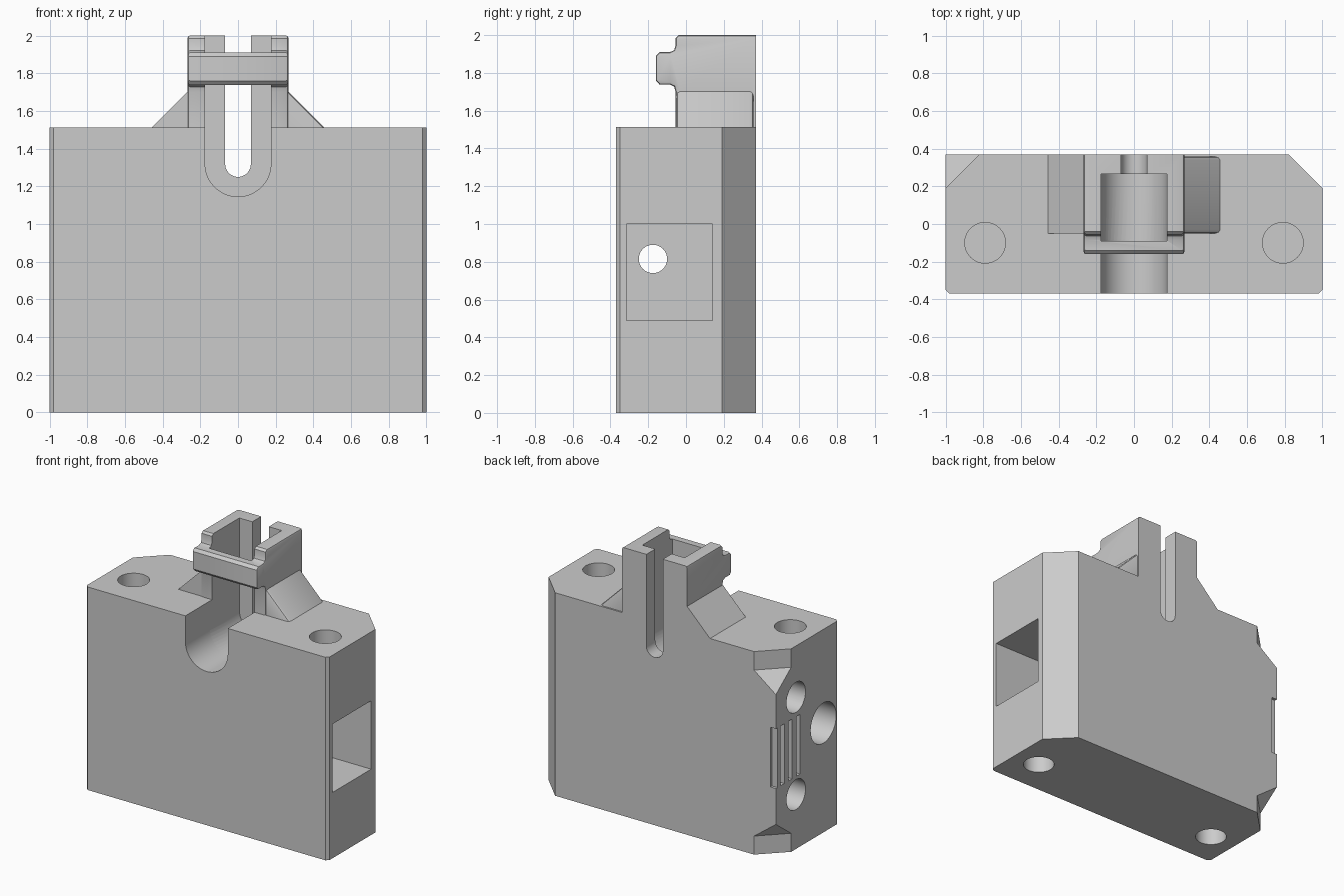
import bpy, bmesh, math

if "Cube" in bpy.data.objects:
    bpy.data.objects.remove(bpy.data.objects["Cube"], do_unlink=True)

BACK, TOP = 0.37, 1.513

grey = bpy.data.materials.new("plain_grey")
grey.use_nodes = True
grey.diffuse_color = (0.6, 0.6, 0.6, 1)
grey.node_tree.nodes["Principled BSDF"].inputs["Base Color"].default_value = (0.6, 0.6, 0.6, 1)

ORDER = {"x": lambda a, b, h: (h, a, b),
         "y": lambda a, b, h: (a, h, b),
         "z": lambda a, b, h: (a, b, h)}


def prism(name, pts, axis, lo, hi, bevel_rule=None, bevel=0.02):
    """Extrude a 2D outline along an axis, bevelling edges picked by a rule."""
    bm = bmesh.new()
    rings = [[bm.verts.new(ORDER[axis](a, b, h)) for a, b in pts] for h in (lo, hi)]
    bm.faces.new(rings[0])
    bm.faces.new(rings[1])
    for i in range(len(pts)):
        j = (i + 1) % len(pts)
        bm.faces.new((rings[0][i], rings[0][j], rings[1][j], rings[1][i]))
    bmesh.ops.recalc_face_normals(bm, faces=bm.faces[:])
    if bevel_rule:
        edges = [e for e in bm.edges if bevel_rule(*(v.co for v in e.verts))]
        bmesh.ops.bevel(bm, geom=edges, offset=bevel, segments=2, profile=0.5,
                        affect='EDGES', clamp_overlap=True)
    mesh = bpy.data.meshes.new(name)
    bm.to_mesh(mesh)
    bm.free()
    mesh.materials.append(grey)
    ob = bpy.data.objects.new(name, mesh)
    bpy.context.collection.objects.link(ob)
    return ob


def rect(a0, a1, b0, b1):
    return [(a0, b0), (a1, b0), (a1, b1), (a0, b1)]


def circle(a, b, r, n=48):
    return [(a + r * math.cos(2 * math.pi * i / n), b + r * math.sin(2 * math.pi * i / n))
            for i in range(n)]


def u_slot(r, z, top, n=24):
    """Round-bottomed slot outline centred on x = 0."""
    arc = [(-r * math.cos(math.pi * i / n), z - r * math.sin(math.pi * i / n))
           for i in range(n + 1)]
    return arc + [(r, top), (-r, top)]


def combine(target, tool, operation):
    mod = target.modifiers.new("join_or_cut", 'BOOLEAN')
    mod.operation, mod.solver, mod.object = operation, 'EXACT', tool
    bpy.context.view_layer.objects.active = target
    bpy.ops.object.modifier_apply(modifier=mod.name)
    bpy.data.objects.remove(tool, do_unlink=True)


# Main block with chamfered corners
block = prism("housing_block", [(-0.98, -BACK), (0.98, -BACK), (1, -0.35), (1, 0.19),
                                (0.82, BACK), (-1, BACK), (-1, -0.35)], "z", 0, TOP)

# Tower with the retaining band across its front
tower_profile = [(BACK, 1.4), (BACK, 2), (-0.04, 2), (-0.055, 1.985), (-0.055, 1.945),
                 (-0.063, 1.92), (-0.085, 1.91), (-0.14, 1.91), (-0.16, 1.89),
                 (-0.16, 1.76), (-0.14, 1.738), (-0.085, 1.738), (-0.063, 1.728),
                 (-0.055, 1.70), (-0.055, 1.4)]


def tower_rim(p, q):
    return abs(p.x - q.x) < 1e-4 and (p.y + q.y) / 2 < 0.3 and max(p.z, q.z) > 1.5


tower = prism("tower", tower_profile, "x", -0.268, 0.268, tower_rim, 0.014)
combine(block, tower, 'UNION')


# Sloped gussets beside the tower; only one has softened edges
def slope_edge(p, q):
    return abs(p.x - q.x) > 0.2 and abs(p.z - q.z) > 0.2


for side, end, rule in ((-1, BACK, None), (1, 0.358, slope_edge)):
    outline = [(side * a, b) for a, b in ((0.57, 1.4), (0.265, 1.705), (0.2, 1.705), (0.2, 1.4))]
    combine(block, prism("gusset", outline, "y", -0.05, end, rule), 'UNION')

cutters = [
    # Front channel, tower cavity and narrow rear slot
    prism("channel_cutter", u_slot(0.175, 1.32, 1.7), "y", -0.5, -0.08),
    prism("cavity_cutter", u_slot(0.175, 1.32, 2.1), "y", -0.09, 0.265),
    prism("rear_slot_cutter", u_slot(0.068, 1.318, 2.1), "y", 0.2, 0.5),
    # Square pocket, counterbore and cross hole
    prism("pocket_cutter", rect(-0.315, 0.14, 0.49, 1.0), "x", 0.4, 1.1),
    prism("cross_hole_cutter", circle(-0.175, 0.815, 0.075), "x", -1.1, 0.5),
    prism("counterbore_cutter", circle(-0.19, 0.815, 0.15), "x", -1.1, -0.6),
    # Notch on the rear corner
    prism("corner_notch_cutter", rect(0.35, 0.45, 0.54, 0.985), "x", -1.1, -0.955),
]
# Blind mounting holes above and below
for x in (-0.79, 0.79):
    for lo, hi in ((-0.1, 0.35), (TOP - 0.35, TOP + 0.1)):
        cutters.append(prism("mount_hole_cutter", circle(x, -0.1, 0.108), "z", lo, hi))
# Pair of round sockets on the side
for z in (0.405, 1.13):
    cutters.append(prism("socket_cutter", circle(0.133, z, 0.112), "x", -1.1, -0.55))
# Vertical grip slits
for y in (0.108, 0.2, 0.292):
    cutters.append(prism("slit_cutter", rect(y - 0.022, y + 0.022, 0.54, 0.985),
                         "x", -1.1, -0.955))
# Corner chamfers that run out toward the middle of the height
for outer, line, tip in ((TOP + 0.1, 1.375, 1.21), (-0.1, TOP - 1.375, TOP - 1.21)):
    cut = prism("corner_cutter", [(-0.80, 0.39), (-1.02, 0.39), (-1.02, 0.17)], "z",
                min(outer, line), max(outer, line))
    for v in cut.data.vertices:
        if abs(v.co.z - line) < 1e-4 and v.co.x < -1 and v.co.y > 0.3:
            v.co.z = tip
    cutters.append(cut)

for c in cutters:
    combine(block, c, 'DIFFERENCE')

# Smooth the round surfaces, keep the edges sharp
bpy.ops.object.select_all(action='DESELECT')
block.select_set(True)
bpy.context.view_layer.objects.active = block
bpy.ops.object.shade_smooth_by_angle(angle=math.radians(30))
